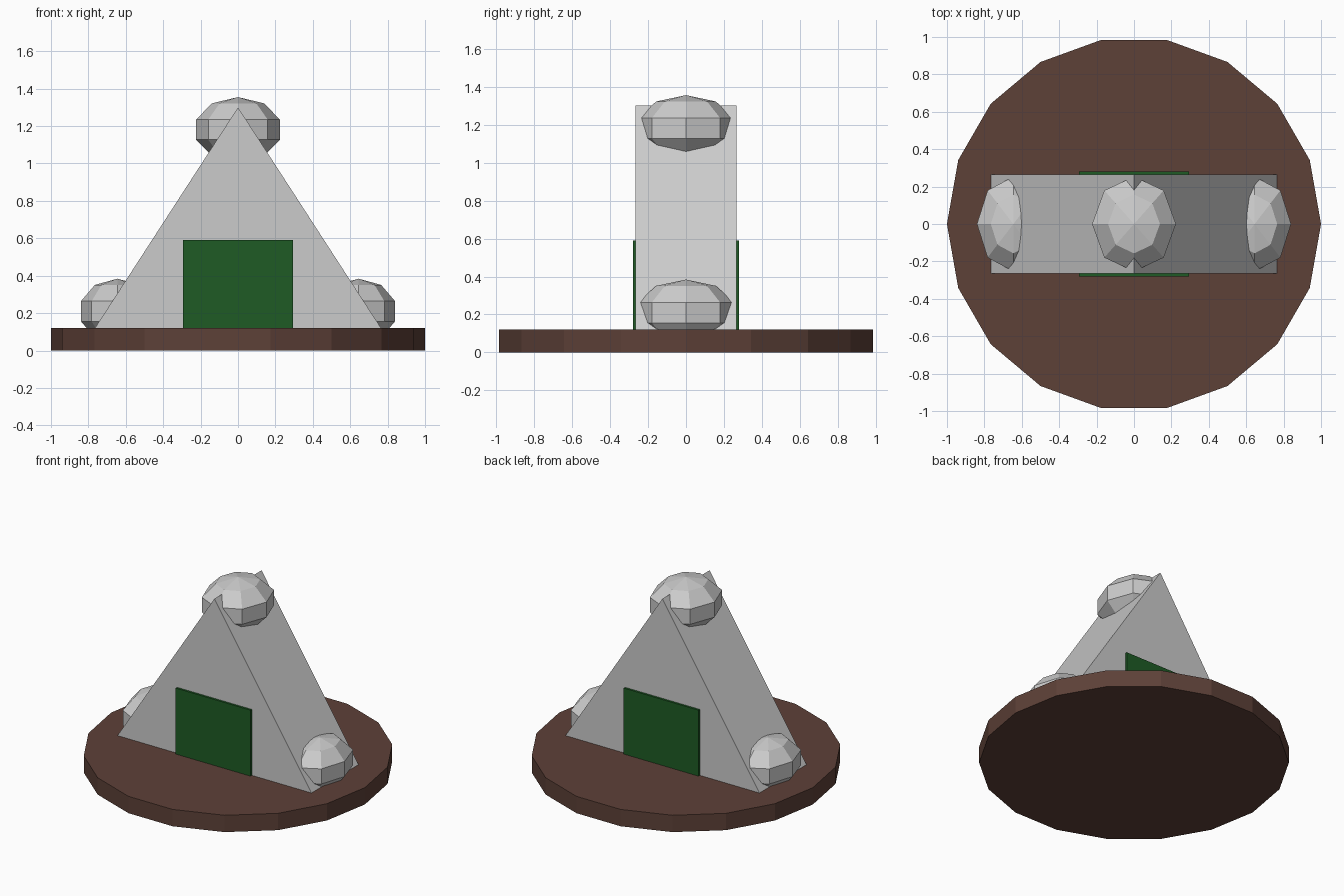
import bpy, bmesh
from math import pi
from mathutils import Matrix

if "Cube" in bpy.data.objects:
    bpy.data.objects.remove(bpy.data.objects["Cube"])


def material(name, rgb):
    m = bpy.data.materials.new(name)
    m.diffuse_color = (*rgb, 1)
    m.use_nodes = True
    m.node_tree.nodes["Principled BSDF"].inputs["Base Color"].default_value = m.diffuse_color
    return m


def finish(name, bm, mat=None):
    bmesh.ops.recalc_face_normals(bm, faces=bm.faces)
    me = bpy.data.meshes.new(name)
    bm.to_mesh(me)
    bm.free()
    ob = bpy.data.objects.new(name, me)
    bpy.context.collection.objects.link(ob)
    if mat:
        me.materials.append(mat)
    return ob


brown = material("brown", (0.11, 0.052, 0.039))
green = material("green", (0.013, 0.105, 0.018))

# Round 18-sided base with a corner on the x axis
bm = bmesh.new()
bmesh.ops.create_cone(bm, cap_ends=True, segments=18, radius1=1, radius2=1, depth=0.12,
                      matrix=Matrix.Translation((0, 0, 0.06)) @ Matrix.Rotation(pi / 2, 4, 'Z'))
finish("base", bm, brown)

# Triangular prism body
bm = bmesh.new()
profile = [(-0.765, 0.12), (0.765, 0.12), (0, 1.3)]
face = bm.faces.new([bm.verts.new((x, -0.265, z)) for x, z in profile])
ext = bmesh.ops.extrude_face_region(bm, geom=[face], use_keep_orig=True)
bmesh.ops.translate(bm, vec=(0, 0.53, 0),
                    verts=[v for v in ext["geom"] if isinstance(v, bmesh.types.BMVert)])
finish("triangular_body", bm)

# Green panels on front and back
for name, side in (("front_panel", -1), ("back_panel", 1)):
    bm = bmesh.new()
    bmesh.ops.create_cube(bm, size=1, matrix=Matrix.Translation((0, side * 0.27, 0.355))
                          @ Matrix.Diagonal((0.59, 0.02, 0.47, 1)))
    finish(name, bm, green)

# Faceted boulders on the ridge and at both lower corners
for name, x, z, rx in (("top_boulder", 0, 1.181, 0.236),
                       ("left_boulder", -0.645, 0.21, 0.205),
                       ("right_boulder", 0.645, 0.21, 0.205)):
    bm = bmesh.new()
    bmesh.ops.create_uvsphere(bm, u_segments=8, v_segments=5, radius=1,
                              matrix=Matrix.Translation((x, 0, z))
                              @ Matrix.Diagonal((rx, 0.267, 0.174, 1)))
    finish(name, bm)
